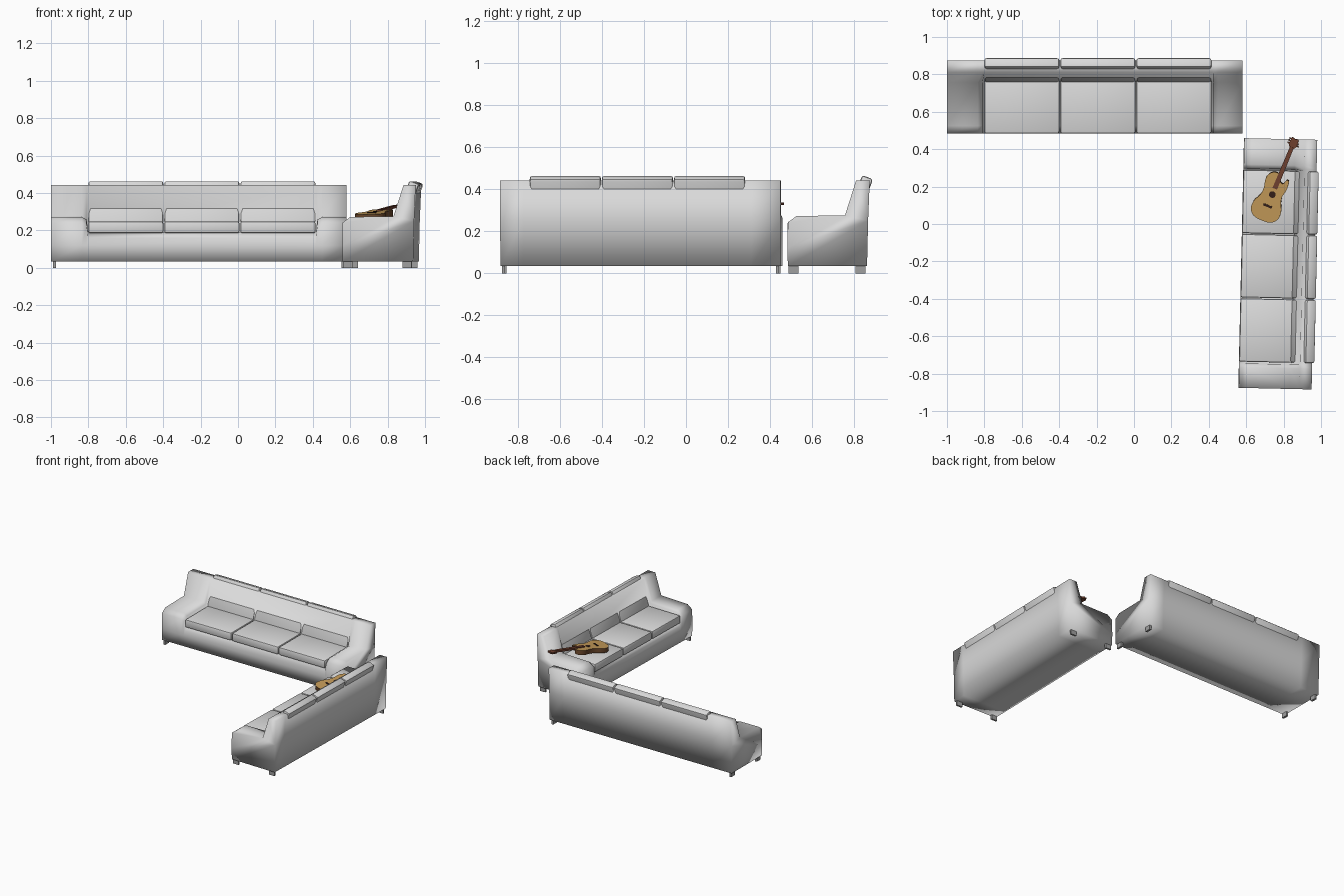
import bpy, bmesh, math
from mathutils import Matrix, Vector

if "Cube" in bpy.data.objects:
    bpy.data.objects.remove(bpy.data.objects["Cube"])


def mat(name, rgb):
    m = bpy.data.materials.new(name)
    m.diffuse_color = (*rgb, 1)
    m.use_nodes = True
    m.node_tree.nodes["Principled BSDF"].inputs["Base Color"].default_value = m.diffuse_color
    return m


FABRIC = mat("light grey fabric", (0.70, 0.70, 0.70))
FOOT = mat("grey foot", (0.35, 0.35, 0.35))
SPRUCE = mat("tan wood", (0.56, 0.33, 0.10))
SIDE = mat("brown wood", (0.15, 0.065, 0.025))
NECK = mat("red brown wood", (0.17, 0.055, 0.03))
DARK = mat("dark wood", (0.035, 0.015, 0.01))


def finish(name, bm, mats, M, angle=40):
    bmesh.ops.recalc_face_normals(bm, faces=bm.faces)
    bm.transform(M)
    me = bpy.data.meshes.new(name)
    bm.to_mesh(me)
    bm.free()
    for m in mats:
        me.materials.append(m)
    ob = bpy.data.objects.new(name, me)
    bpy.context.collection.objects.link(ob)
    bpy.ops.object.select_all(action='DESELECT')
    ob.select_set(True)
    bpy.context.view_layer.objects.active = ob
    bpy.ops.object.shade_smooth_by_angle(angle=math.radians(angle))
    return ob


def box(name, center, size, m, M, bevel=0.0, tilt=0.0):
    bm = bmesh.new()
    bmesh.ops.create_cube(bm, size=1, matrix=Matrix.Diagonal((*size, 1)))
    if bevel:
        bmesh.ops.bevel(bm, geom=bm.edges[:], offset=bevel, segments=2,
                        profile=0.5, affect='EDGES')
    local = Matrix.Translation(center) @ Matrix.Rotation(tilt, 4, 'X')
    return finish(name, bm, [m], M @ local)


def plate(name, outline, z0, z1, mats, M):
    """Extruded outline; the upward face takes the first material, the rest the last."""
    bm = bmesh.new()
    lo = [bm.verts.new((x, y, z0)) for x, y in outline]
    hi = [bm.verts.new((x, y, z1)) for x, y in outline]
    n = len(outline)
    bm.faces.new(lo[::-1])
    top = bm.faces.new(hi)
    for i in range(n):
        j = (i + 1) % n
        bm.faces.new((lo[i], lo[j], hi[j], hi[i]))
    for f in bm.faces:
        f.material_index = 0 if f == top else len(mats) - 1
    return finish(name, bm, mats, M)


def sofa(tag, M):
    # body: side profile lofted along the length, tall at the arms, low at the seat
    stations = [(0, .272), (.165, .272), (.19, .258), (.2, .19),
                (1.415, .19), (1.425, .258), (1.45, .272), (1.58, .272)]
    bm = bmesh.new()
    rings = []
    for x, h in stations:
        prof = [(0, .035), (-.002, .12), (0, h - .03), (.04, h), (.272, h + .004),
                (.325, .442), (.39, .442), (.382, .25), (.377, .035)]
        rings.append([bm.verts.new((x, y, z)) for y, z in prof])
    n = len(rings[0])
    for a, b in zip(rings, rings[1:]):
        for i in range(n):
            j = (i + 1) % n
            bm.faces.new((a[i], a[j], b[j], b[i]))
    bm.faces.new(rings[0])
    bm.faces.new(rings[-1][::-1])
    finish(tag + "_body", bm, [FABRIC], M, 100)
    # cushions
    w = (1.417 - .197) / 3
    for i in range(3):
        x = .197 + w * (i + .5)
        box(f"{tag}_seat_cushion_{i}", (x, .155, .217), (w - .006, .312, .062),
            FABRIC, M, .01)
        box(f"{tag}_back_cushion_{i}", (x, .338, .345), (w - .006, .055, .24),
            FABRIC, M, .012, math.radians(-20.4))
    # feet
    for x in (.018, 1.562):
        for y in (.027, .345):
            box(f"{tag}_foot", (x, y, .019), (.016, .048, .038), FOOT, M)


sofa("long_sofa", Matrix.Translation((-1, .485, 0)))
sofa("side_sofa", Matrix.Translation((.59, .459, 0))
     @ Matrix.Rotation(math.radians(-91.3), 4, 'Z') @ Matrix.Diagonal((.845, 1, 1, 1)))

# guitar lying on the side sofa, neck resting over the arm
G = (Matrix.Translation((.684, .023, .25)) @ Matrix.Rotation(math.radians(-22.5), 4, 'Z')
     @ Matrix.Rotation(math.radians(6), 4, 'X'))


def smooth_loop(pts, steps=4):
    out, n = [], len(pts)
    for i in range(n):
        p0, p1, p2, p3 = (Vector(pts[(i + k) % n]) for k in (-1, 0, 1, 2))
        for s in range(steps):
            t = s / steps
            out.append(tuple(.5 * (2 * p1 + (p2 - p0) * t + (2 * p0 - 5 * p1 + 4 * p2 - p3) * t * t
                                   + (3 * p1 - p0 - 3 * p2 + p3) * t ** 3)))
    return out


def disc(v, r, n=20):
    return [(r * math.cos(2 * math.pi * k / n), v + r * math.sin(2 * math.pi * k / n))
            for k in range(n)]


def rect(u, v, w, h):
    return [(u - w / 2, v - h / 2), (u + w / 2, v - h / 2),
            (u + w / 2, v + h / 2), (u - w / 2, v + h / 2)]


body = smooth_loop([(0, 0), (.05, .007), (.079, .04), (.078, .085), (.06, .125), (.053, .16),
                    (.061, .2), (.056, .246), (.042, .25), (.03, .225), (.012, .232),
                    (-.014, .268), (-.05, .257), (-.066, .22), (-.056, .165),
                    (-.06, .125), (-.078, .085), (-.079, .04), (-.05, .007)])
plate("guitar_body", body, .001, .036, [SPRUCE, SIDE], G)
plate("guitar_sound_hole", disc(.15, .018), .034, .0372, [DARK], G)
plate("guitar_bridge", rect(0, .084, .05, .012), .034, .04, [DARK], G)
plate("guitar_neck", [(-.013, .185), (.013, .185), (.011, .425), (-.011, .425)],
      .028, .043, [NECK], G)
plate("guitar_headstock", [(-.012, .42), (.012, .42), (.022, .436), (.019, .478),
                           (0, .472), (-.019, .478), (-.022, .436)], .026, .038, [NECK], G)
for s in (-1, 1):
    for k in range(3):
        plate("guitar_tuning_peg", rect(s * .026, .441 + .013 * k, .012, .007),
              .029, .036, [NECK], G)
